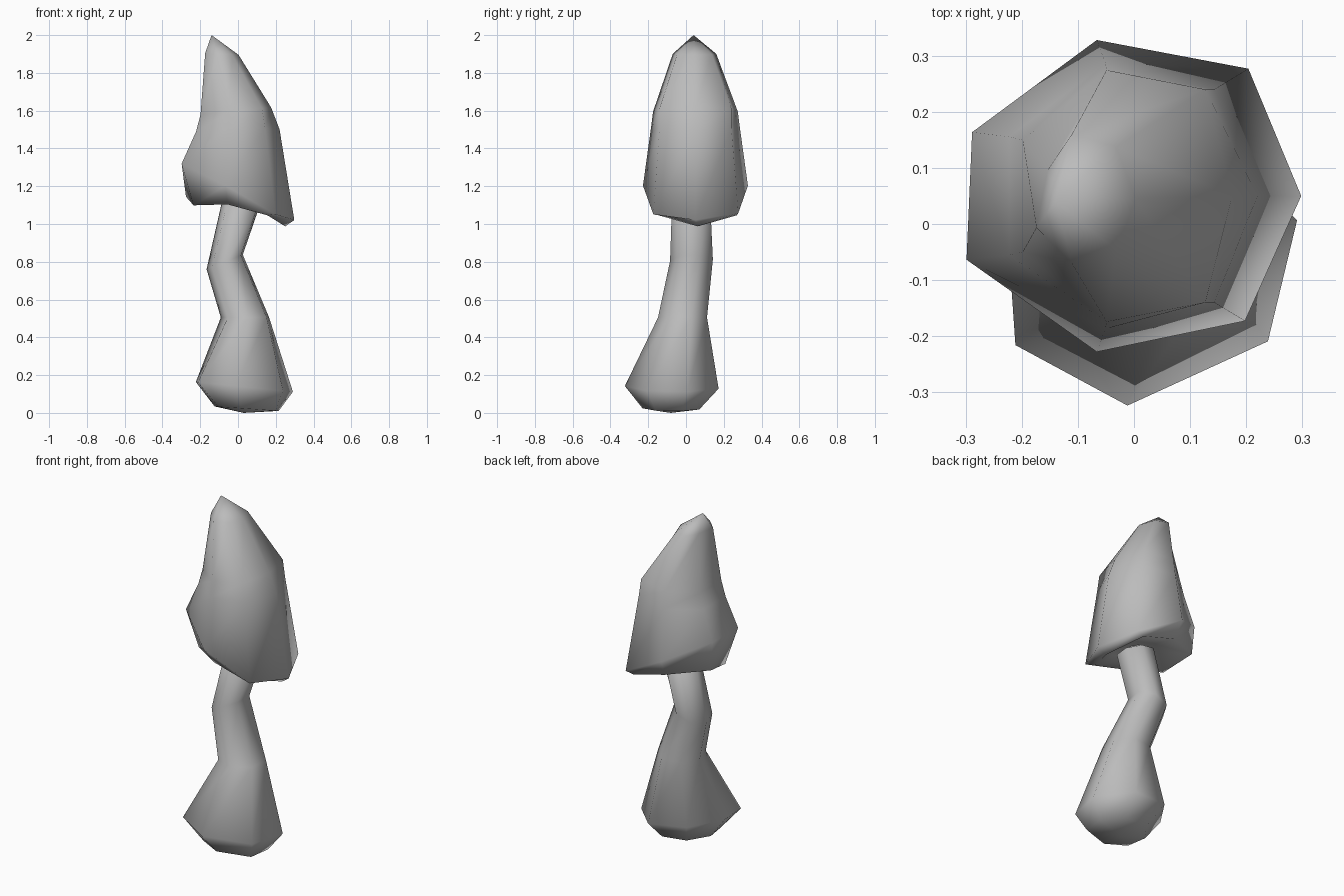
import bpy
import bmesh
from math import cos, sin, radians, tau

default_cube = bpy.data.objects.get("Cube")
if default_cube:
    bpy.data.objects.remove(default_cube, do_unlink=True)

SIDES = 7

grey = bpy.data.materials.new("plain grey")
grey.use_nodes = True
colour = (0.5, 0.5, 0.5, 1)
grey.diffuse_color = colour
grey.node_tree.nodes["Principled BSDF"].inputs["Base Color"].default_value = colour


def ring(bm, phase, centre, rx, ry, slope=0, nudges=None):
    """Add a tilted oval of vertices; nudges move single corners."""
    cx, cy, cz = centre
    verts = []
    for i in range(SIDES):
        a = radians(phase) + tau * i / SIDES
        dx, dy, dz = (nudges or {}).get(i, (0, 0, 0))
        x = rx * cos(a) + dx
        verts.append(bm.verts.new((cx + x, cy + ry * sin(a) + dy, cz + slope * x + dz)))
    return verts


def bridge(bm, lower, upper):
    for i in range(SIDES):
        j = (i + 1) % SIDES
        bm.faces.new((lower[i], lower[j], upper[j], upper[i]))


def close(bm, verts, tip):
    """Close an end with a fan of triangles to a tip point."""
    point = bm.verts.new(tip)
    for i in range(SIDES):
        bm.faces.new((verts[i], verts[(i + 1) % SIDES], point))


def loft(name, phase, rings, bottom, top):
    bm = bmesh.new()
    loops = [ring(bm, phase, *r) for r in rings]
    for lower, upper in zip(loops, loops[1:]):
        bridge(bm, lower, upper)
    close(bm, loops[0], bottom)
    close(bm, loops[-1], top)
    bmesh.ops.recalc_face_normals(bm, faces=bm.faces)
    for face in bm.faces:
        face.smooth = True
    mesh = bpy.data.meshes.new(name)
    bm.to_mesh(mesh)
    bm.free()
    mesh.materials.append(grey)
    obj = bpy.data.objects.new(name, mesh)
    bpy.context.collection.objects.link(obj)


# Crooked stem with a swollen foot
loft("stem", 19, [
    ((0.05, -0.076, 0.022), 0.175, 0.155, -0.07,
     {4: (-0.03, 0.01, 0), 5: (-0.05, 0, 0)}),
    ((0.04, -0.075, 0.137), 0.265, 0.25, -0.1,
     {1: (0, 0.012, 0), 4: (-0.063, 0.035, 0), 5: (-0.08, 0, 0), 6: (-0.025, 0, 0)}),
    ((0.04, -0.015, 0.505), 0.132, 0.134),
    ((-0.068, 0.032, 0.8), 0.099, 0.117, 0.4),
    ((0.015, 0.03, 1.1), 0.1, 0.105, -0.2),
], (0.03, -0.08, 0), (0.015, 0.03, 1.15))

# Tall leaning cap with a tilted rim and a tucked, arched underside
loft("cap", 0, [
    ((0.01, 0.03, 1.115), 0.13, 0.12, -0.15),
    ((0, 0.062, 1.05), 0.25, 0.22, -0.25,
     {1: (0, 0.035, 0.035), 2: (0, 0, 0.04), 3: (-0.05, 0, 0.025),
      4: (-0.01, 0, -0.01), 5: (0, 0, 0.04), 6: (0, -0.035, 0.035)}),
    ((0, 0.05, 1.17), 0.298, 0.285, -0.5,
     {1: (0.018, 0.004, -0.01), 3: (-0.02, -0.01, 0),
      4: (-0.03, 0.01, 0), 6: (0.012, 0, -0.02)}),
    ((0, 0.05, 1.5), 0.23, 0.243, 0.05,
     {0: (-0.01, 0, -0.01), 3: (-0.015, 0, 0), 4: (-0.015, 0, 0)}),
    ((0, 0.05, 1.6), 0.22, 0.23, 0.1,
     {0: (-0.045, 0, 0), 1: (-0.01, 0.01, 0), 6: (-0.01, -0.01, 0)}),
    ((-0.09, 0.045, 1.9), 0.093, 0.118, -0.05, {3: (0.02, 0, 0)}),
], (0.01, 0.03, 1.135), (-0.14, 0.04, 2))
